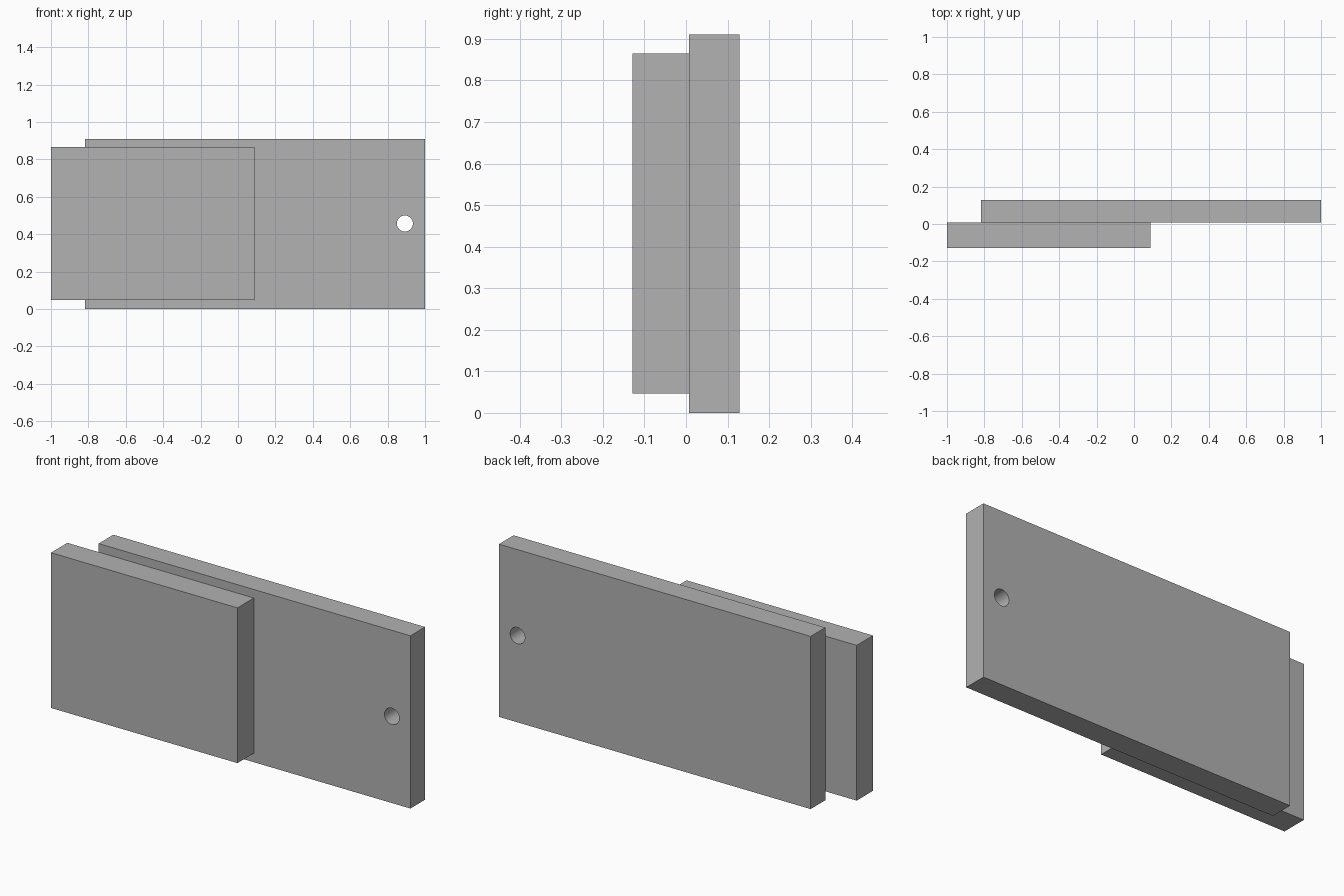
import bpy
import math

cube = bpy.data.objects.get("Cube")
if cube:
    bpy.data.objects.remove(cube, do_unlink=True)

grey = bpy.data.materials.new("plain_grey")
colour = (0.445, 0.445, 0.445, 1)
grey.diffuse_color = colour
grey.use_nodes = True
grey.node_tree.nodes["Principled BSDF"].inputs["Base Color"].default_value = colour


def plate(name, low, high):
    """Box between two opposite corners."""
    centre = [(a + b) / 2 for a, b in zip(low, high)]
    bpy.ops.mesh.primitive_cube_add(size=1, location=centre)
    obj = bpy.context.object
    obj.name = name
    obj.scale = [b - a for a, b in zip(low, high)]
    bpy.ops.object.transform_apply(location=False, rotation=False, scale=True)
    obj.data.materials.append(grey)
    return obj


# Two plates face to face
front_plate = plate("front_plate", (-1, -0.129, 0.047), (0.087, 0.007, 0.865))
back_plate = plate("back_plate", (-0.817, 0.007, 0), (1, 0.129, 0.91))

# Round hole through the back plate
bpy.ops.mesh.primitive_cylinder_add(vertices=48, radius=0.043, depth=0.5,
                                    location=(0.892, 0.068, 0.457),
                                    rotation=(math.pi / 2, 0, 0))
cutter = bpy.context.object
cutter.name = "hole_cutter"
cutter.data.materials.append(grey)

hole = back_plate.modifiers.new("hole", "BOOLEAN")
hole.operation = "DIFFERENCE"
hole.solver = "EXACT"
hole.object = cutter
bpy.ops.object.select_all(action="DESELECT")
back_plate.select_set(True)
bpy.context.view_layer.objects.active = back_plate
bpy.ops.object.modifier_apply(modifier=hole.name)
bpy.data.objects.remove(cutter, do_unlink=True)
bpy.ops.object.shade_smooth_by_angle(angle=math.radians(30))
